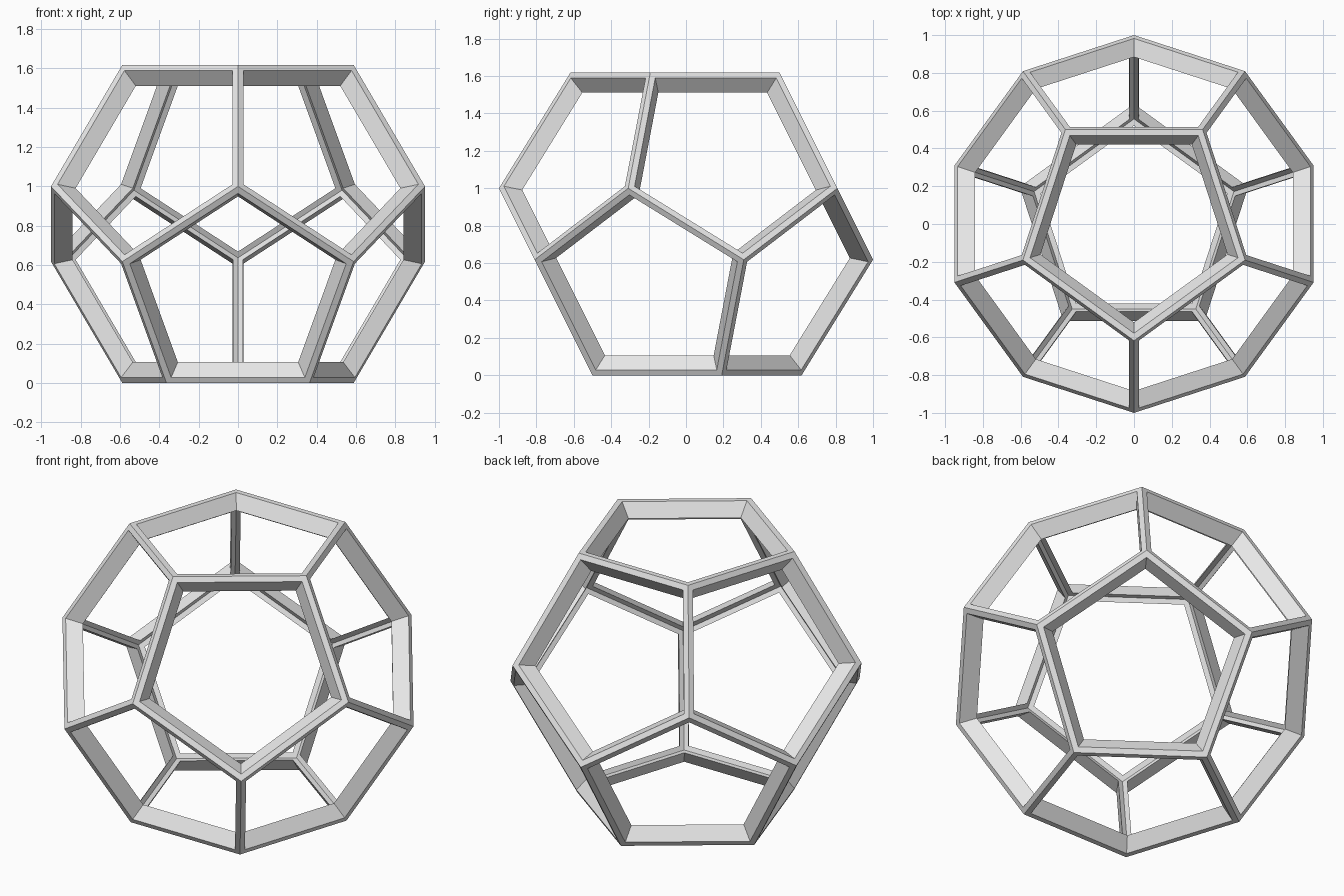
import bpy
import bmesh
from math import sin, cos, pi, sqrt
from mathutils import Vector, Matrix

cube = bpy.data.objects.get("Cube")
if cube:
    bpy.data.objects.remove(cube, do_unlink=True)

PHI = (1 + sqrt(5)) / 2
RIM = 0.032         # width of the bar on each face
INNER = 0.9         # inner shell relative to the outer one

grey = bpy.data.materials.new("light_grey")
grey.use_nodes = True
grey.diffuse_color = (0.8, 0.8, 0.8, 1)
grey.node_tree.nodes["Principled BSDF"].inputs["Base Color"].default_value = (0.8, 0.8, 0.8, 1)

bm = bmesh.new()


def ring(radius, z, start):
    """Five corners around the vertical axis."""
    return [bm.verts.new((radius * cos(start + i * 2 * pi / 5),
                          radius * sin(start + i * 2 * pi / 5), z)) for i in range(5)]


# Corners of a regular dodecahedron resting on one face
top = ring(1 / PHI, PHI / 2, -pi / 2)
upper = ring(1, PHI / 2 - 1 / PHI, -pi / 2)
lower = ring(1, 1 / PHI - PHI / 2, -pi / 2 + pi / 5)
bottom = ring(1 / PHI, -PHI / 2, -pi / 2 + pi / 5)

# Twelve pentagons: two caps and two belts of five
bm.faces.new(top)
bm.faces.new(bottom[::-1])
for i in range(5):
    j = (i + 1) % 5
    bm.faces.new((top[j], top[i], upper[i], lower[i], upper[j]))
    bm.faces.new((bottom[i], bottom[j], lower[j], upper[j], lower[i]))
bmesh.ops.recalc_face_normals(bm, faces=bm.faces[:])

# Narrow rim on every pentagon, with the middle opened
pentagons = bm.faces[:]
bmesh.ops.inset_individual(bm, faces=pentagons, thickness=RIM, use_even_offset=True)
bmesh.ops.delete(bm, geom=[f for f in bm.faces if len(f.verts) == 5], context='FACES_ONLY')

# Inner shell and the walls of the openings, drawn towards the centre
shell = bmesh.ops.extrude_face_region(bm, geom=bm.faces[:], use_keep_orig=True)
inner_verts = [g for g in shell["geom"] if isinstance(g, bmesh.types.BMVert)]
bmesh.ops.scale(bm, vec=Vector((INNER,) * 3), verts=inner_verts)
bmesh.ops.recalc_face_normals(bm, faces=bm.faces[:])

# Stand it on the ground
bmesh.ops.transform(bm, matrix=Matrix.Translation((0, 0, PHI / 2)), verts=bm.verts[:])

mesh = bpy.data.meshes.new("dodecahedron_frame")
bm.to_mesh(mesh)
bm.free()
mesh.materials.append(grey)
frame = bpy.data.objects.new("dodecahedron_frame", mesh)
bpy.context.collection.objects.link(frame)
